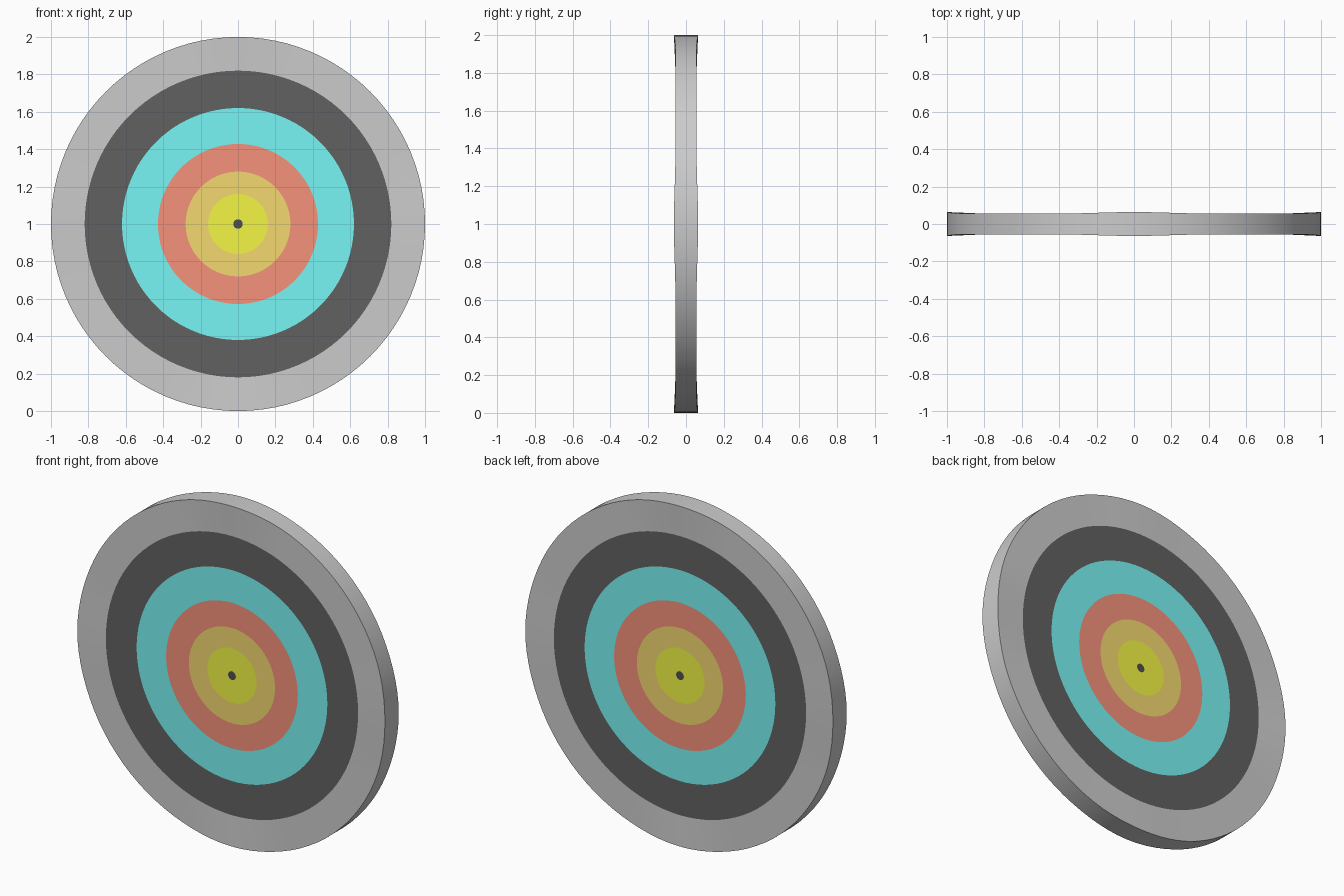
import bpy, bmesh, math

if "Cube" in bpy.data.objects:
    bpy.data.objects.remove(bpy.data.objects["Cube"])

SEG = 96          # sides of the disc
HALF = 0.056      # half thickness of the flat faces
FLARE = 0.008     # extra half thickness at the four rim corners


def ring_verts(bm, radius, side, flare=0.0):
    """Circle of vertices on the front (side=-1) or back (side=1) face."""
    verts = []
    for i in range(SEG):
        t = 2 * math.pi * i / SEG
        h = HALF + flare * max(0.0, math.cos(4 * t)) ** 2
        verts.append(bm.verts.new((radius * math.cos(t), side * h,
                                   1 + radius * math.sin(t))))
    return verts


def bridge(bm, a, b):
    for i in range(SEG):
        j = (i + 1) % SEG
        bm.faces.new((a[i], b[i], b[j], a[j]))


def band(name, inner, outer, color=None, rim=False):
    """Matching coloured band on both faces, with the outer edge if rim is set."""
    bm = bmesh.new()
    flare = FLARE if rim else 0.0
    edges = []
    for side in (-1, 1):
        out = ring_verts(bm, outer, side, flare)
        edges.append(out)
        if inner:
            inn = ring_verts(bm, inner, side)
            bridge(bm, *((inn, out) if side < 0 else (out, inn)))
        else:
            bm.faces.new(out if side < 0 else out[::-1])
    if rim:
        bridge(bm, edges[0], edges[1])
    mesh = bpy.data.meshes.new(name)
    bm.to_mesh(mesh)
    bm.free()
    obj = bpy.data.objects.new(name, mesh)
    bpy.context.collection.objects.link(obj)
    if color:
        mat = bpy.data.materials.new(name + "_paint")
        mat.diffuse_color = (*color, 1)
        mat.use_nodes = True
        mat.node_tree.nodes["Principled BSDF"].inputs["Base Color"].default_value = mat.diffuse_color
        mesh.materials.append(mat)
    bpy.ops.object.select_all(action='DESELECT')
    obj.select_set(True)
    bpy.context.view_layer.objects.active = obj
    bpy.ops.object.shade_smooth_by_angle(angle=math.radians(30))


# Grey outer ring with the rim
band("outer_rim", 0.82, 1.0, rim=True)

# Painted rings, outside to inside
band("black_ring", 0.62, 0.82, (0.12, 0.12, 0.12))
band("cyan_ring", 0.428, 0.62, (0.19, 0.92, 0.91))
band("red_ring", 0.28, 0.428, (0.92, 0.29, 0.20))
band("orange_ring", 0.16, 0.28, (0.91, 0.69, 0.16))
band("yellow_ring", 0.025, 0.16, (0.90, 0.92, 0.06))

# Centre dot
band("centre_dot", 0.0, 0.025, (0.08, 0.08, 0.08))
